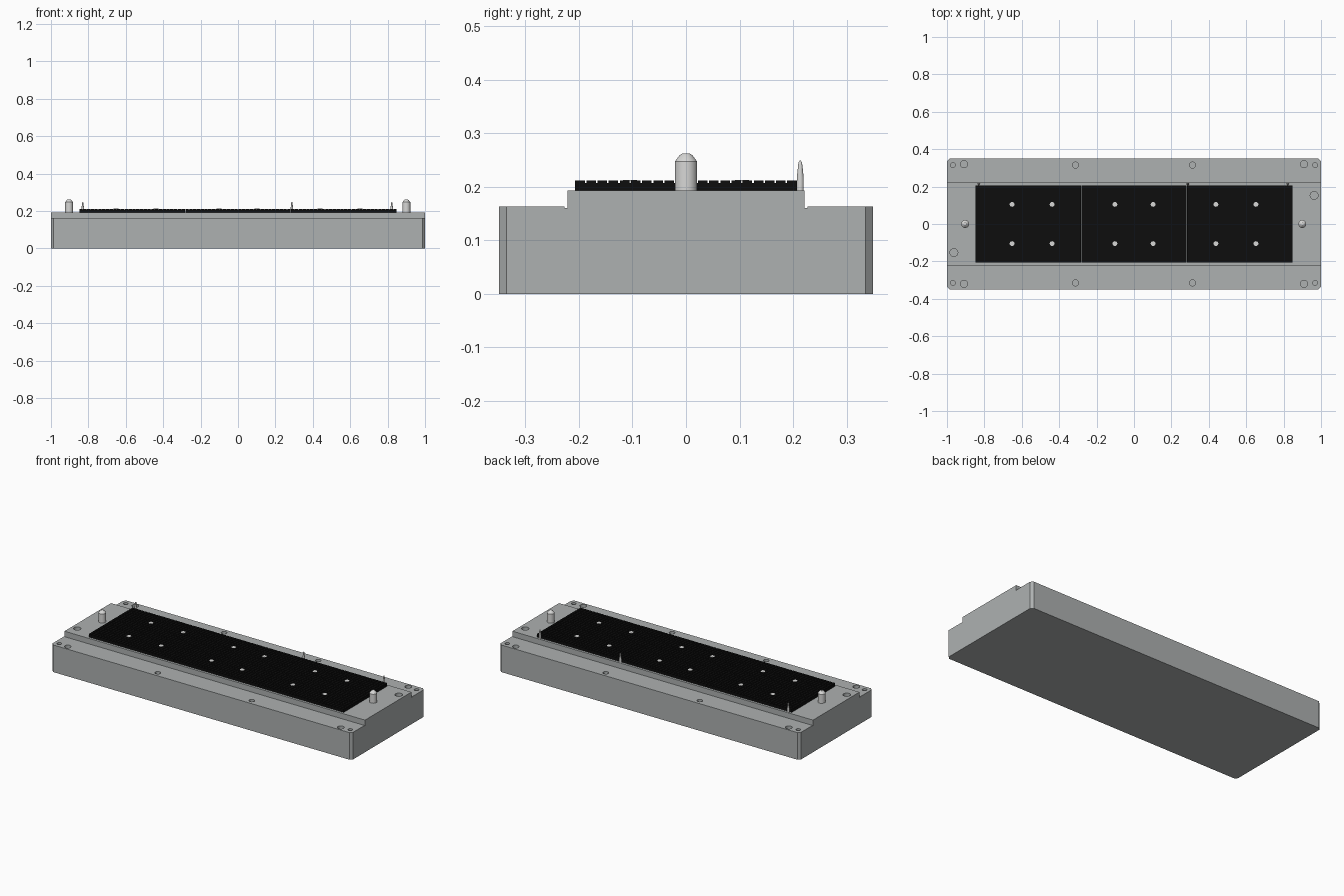
import bpy, bmesh, math
from mathutils import Matrix

if "Cube" in bpy.data.objects:
    bpy.data.objects.remove(bpy.data.objects["Cube"])


def material(name, rgb):
    m = bpy.data.materials.new(name)
    m.diffuse_color = (*rgb, 1)
    m.use_nodes = True
    m.node_tree.nodes["Principled BSDF"].inputs["Base Color"].default_value = m.diffuse_color
    return m


GREY = material("machined grey", (0.42, 0.44, 0.44))
STEEL = material("bright steel", (0.68, 0.68, 0.67))
BLACK = material("black pad", (0.004, 0.004, 0.004))


def to_object(name, bm, mat, smooth=False):
    bmesh.ops.recalc_face_normals(bm, faces=bm.faces)
    me = bpy.data.meshes.new(name)
    bm.to_mesh(me)
    bm.free()
    ob = bpy.data.objects.new(name, me)
    bpy.context.collection.objects.link(ob)
    me.materials.append(mat)
    if smooth:
        bpy.ops.object.select_all(action='DESELECT')
        ob.select_set(True)
        bpy.context.view_layer.objects.active = ob
        bpy.ops.object.shade_smooth_by_angle(angle=math.radians(30))
    return ob


def prism(bm, points, direction):
    """Extrude a closed outline along a direction."""
    face = bm.faces.new([bm.verts.new(p) for p in points])
    res = bmesh.ops.extrude_face_region(bm, geom=[face])
    verts = [v for v in res["geom"] if isinstance(v, bmesh.types.BMVert)]
    bmesh.ops.translate(bm, vec=direction, verts=verts)


def box(bm, x0, x1, y0, y1, z0, z1):
    mat = Matrix.Translation(((x0 + x1) / 2, (y0 + y1) / 2, (z0 + z1) / 2)) \
        @ Matrix.Diagonal((x1 - x0, y1 - y0, z1 - z0, 1))
    bmesh.ops.create_cube(bm, size=1, matrix=mat)


def lathe(bm, x, y, profile, n=24):
    """Stack of rings (radius, z), closed at both ends."""
    rings = [[bm.verts.new((x + r * math.cos(2 * math.pi * i / n),
                            y + r * math.sin(2 * math.pi * i / n), z))
              for i in range(n)] for r, z in profile]
    for a, b in zip(rings, rings[1:]):
        for i in range(n):
            j = (i + 1) % n
            bm.faces.new((a[i], a[j], b[j], b[i]))
    bm.faces.new(rings[0][::-1])
    bm.faces.new(rings[-1])


def boolean(ob, cutter, operation):
    bpy.context.view_layer.objects.active = ob
    mod = ob.modifiers.new("cut", 'BOOLEAN')
    mod.object, mod.operation, mod.solver = cutter, operation, 'EXACT'
    bpy.ops.object.modifier_apply(modifier=mod.name)
    bpy.data.objects.remove(cutter, do_unlink=True)


# Base block: stepped profile with a relief groove beside the raised deck
W, STEP, DECK = 0.349, 0.163, 0.193
half = [(W, 0), (W, STEP), (0.227, STEP), (0.227, 0.16), (0.221, 0.16), (0.221, DECK)]
outline = half + [(-y, z) for y, z in reversed(half)]
bm = bmesh.new()
prism(bm, [(-1, y, z) for y, z in outline], (2, 0, 0))
base = to_object("base_block", bm, GREY)

# Chamfered vertical corners
c = 0.014
corner = [(1, W - c), (1 - c, W)]
plan = corner + [(-x, y) for x, y in reversed(corner)]
plan += [(-x, -y) for x, y in plan]
bm = bmesh.new()
prism(bm, [(x, y, -0.1) for x, y in plan], (0, 0, 0.5))
boolean(base, to_object("corner_cutter", bm, GREY), 'INTERSECT')

# Blind holes in the ledges and the deck
bm = bmesh.new()
for sx in (-1, 1):
    for sy in (-1, 1):
        for x, y, r in ((0.968, 0.315, 0.013), (0.909, 0.32, 0.019), (0.313, 0.315, 0.016)):
            lathe(bm, sx * x, sy * y, [(r, 0.11), (r, 0.3)])
    lathe(bm, sx * 0.963, sx * 0.153, [(0.021, 0.13), (0.021, 0.3)])
boolean(base, to_object("hole_cutter", bm, GREY), 'DIFFERENCE')
bpy.ops.object.select_all(action='DESELECT')
base.select_set(True)
bpy.context.view_layer.objects.active = base
bpy.ops.object.shade_smooth_by_angle(angle=math.radians(30))

# Three black plates topped with a grid of small square pads
L, H, TOP = 0.848, 0.207, 0.212
NX, NY, GAP = 28, 20, 0.003
seg = 2 * L / 3
for k, name in enumerate(("left_plate", "middle_plate", "right_plate")):
    x0 = -L + k * seg + (0.002 if k else 0)
    x1 = -L + (k + 1) * seg - (0.002 if k < 2 else 0)
    bm = bmesh.new()
    box(bm, x0, x1, -H, H, DECK, 0.207)
    px, py = (x1 - x0 + GAP) / NX, (2 * H + GAP) / NY
    for i in range(NX):
        for j in range(NY):
            a, b = x0 + i * px, -H + j * py
            box(bm, a, a + px - GAP, b, b + py - GAP, 0.207, TOP)
    to_object(name, bm, BLACK)

# Screw heads flush with the plates
bm = bmesh.new()
for x in (-0.652, -0.438, -0.102, 0.102, 0.438, 0.652):
    for y in (-0.105, 0.105):
        lathe(bm, x, y, [(0.013, 0.2), (0.013, TOP + 0.0005)], 16)
to_object("plate_screws", bm, STEEL, True)

# Large guide pins at the ends
for side, x in (("left", -0.903), ("right", 0.9)):
    bm = bmesh.new()
    lathe(bm, x, 0, [(0.021, 0.185), (0.021, 0.247), (0.012, 0.259), (0.007, 0.262)], 32)
    to_object(side + "_guide_pin", bm, STEEL, True)

# Thin tapered stop pins along the back edge
for i, x in enumerate((-0.83, 0.288, 0.822)):
    bm = bmesh.new()
    lathe(bm, x, 0.2135, [(0.0065, 0.185), (0.0065, 0.217), (0.004, 0.24),
                          (0.003, 0.246), (0.001, 0.249)], 16)
    to_object("stop_pin_%d" % (i + 1), bm, STEEL, True)
